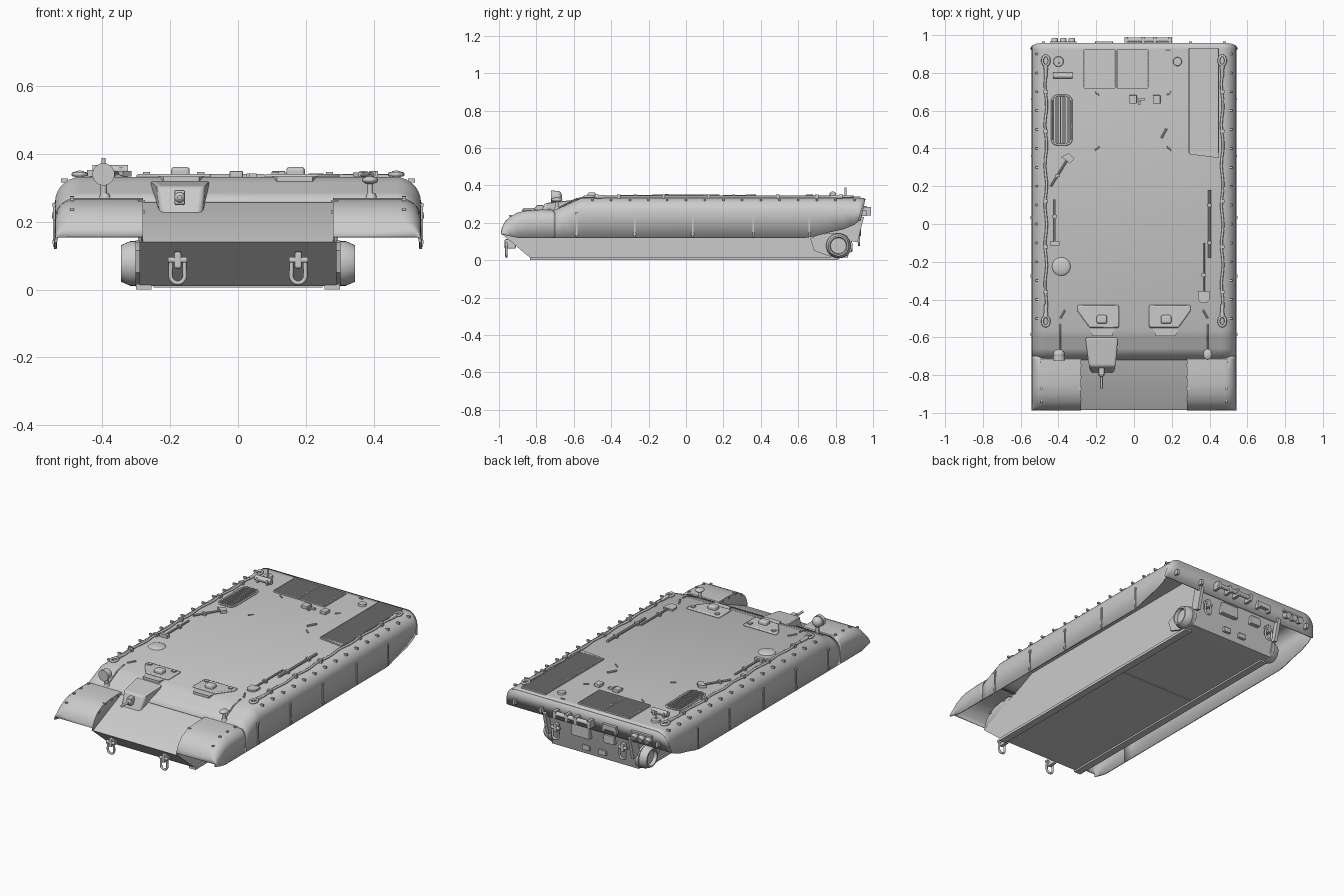
import bpy, bmesh, math
from mathutils import Vector, Matrix

if "Cube" in bpy.data.objects:
    bpy.data.objects.remove(bpy.data.objects["Cube"])

DECK = 0.332


def finish(name, bm, smooth=True, fix=True):
    if fix:
        bmesh.ops.recalc_face_normals(bm, faces=bm.faces[:])
    me = bpy.data.meshes.new(name)
    bm.to_mesh(me)
    bm.free()
    ob = bpy.data.objects.new(name, me)
    bpy.context.collection.objects.link(ob)
    bpy.ops.object.select_all(action='DESELECT')
    ob.select_set(True)
    bpy.context.view_layer.objects.active = ob
    if smooth:
        bpy.ops.object.shade_smooth_by_angle(angle=math.radians(35))
    return ob


def bevel(ob, w, seg=2):
    m = ob.modifiers.new("bevel", 'BEVEL')
    m.width, m.segments = w, seg
    return ob


def boxes(name, items, rot=None):
    """items: (centre x, y, z, size x, y, z)"""
    bm = bmesh.new()
    for x, y, z, a, b, c in items:
        M = Matrix.Translation((x, y, z)) @ (rot or Matrix()) @ Matrix.Diagonal((a, b, c, 1))
        bmesh.ops.create_cube(bm, size=1, matrix=M)
    return finish(name, bm, False)


def rod(name, a, b, r, r2=None, seg=20):
    a, b = Vector(a), Vector(b)
    bm = bmesh.new()
    M = Matrix.Translation((a + b) / 2) @ (b - a).to_track_quat('Z', 'Y').to_matrix().to_4x4()
    bmesh.ops.create_cone(bm, cap_ends=True, segments=seg, radius1=r, radius2=r if r2 is None else r2,
                          depth=(b - a).length, matrix=M)
    return finish(name, bm)


def ball(name, c, r, scale=(1, 1, 1)):
    bm = bmesh.new()
    bmesh.ops.create_uvsphere(bm, u_segments=20, v_segments=12, radius=r,
                              matrix=Matrix.Translation(c) @ Matrix.Diagonal((*scale, 1)))
    return finish(name, bm)


def prism(name, pts, axis, lo, hi):
    """axis x: pts are (y, z); axis z: pts are (x, y)"""
    bm = bmesh.new()
    vs = [bm.verts.new((lo, p, q) if axis == 'x' else (p, q, lo)) for p, q in pts]
    f = bm.faces.new(vs)
    ex = bmesh.ops.extrude_face_region(bm, geom=[f])['geom']
    d = Vector((hi - lo, 0, 0)) if axis == 'x' else Vector((0, 0, hi - lo))
    bmesh.ops.translate(bm, vec=d, verts=[v for v in ex if isinstance(v, bmesh.types.BMVert)])
    return finish(name, bm)


def loft(name, sections, thick):
    """sheet through equal-length sections, mirrored over x and thickened inward"""
    bm = bmesh.new()
    rows = [[bm.verts.new(p) for p in s] for s in sections]
    for r, q in zip(rows, rows[1:]):
        for i in range(len(r) - 1):
            bm.faces.new((r[i], r[i + 1], q[i + 1], q[i]))
    bmesh.ops.remove_doubles(bm, verts=bm.verts[:], dist=1e-5)
    if sum(f.normal.z * f.calc_area() for f in bm.faces if not f.normal_update()) < 0:
        bmesh.ops.reverse_faces(bm, faces=bm.faces[:])
    ob = finish(name, bm, fix=False)
    m = ob.modifiers.new("mirror", 'MIRROR')
    m.use_clip = True
    s = ob.modifiers.new("thickness", 'SOLIDIFY')
    s.thickness, s.offset = thick, -1
    return ob


def tube(name, pts, r, cyclic=False):
    cu = bpy.data.curves.new(name, 'CURVE')
    cu.dimensions, cu.bevel_depth, cu.bevel_resolution, cu.use_fill_caps = '3D', r, 2, True
    sp = cu.splines.new('POLY')
    sp.points.add(len(pts) - 1)
    for p, c in zip(sp.points, pts):
        p.co = (*c, 1)
    sp.use_cyclic_u = cyclic
    ob = bpy.data.objects.new(name, cu)
    bpy.context.collection.objects.link(ob)
    bpy.ops.object.select_all(action='DESELECT')
    ob.select_set(True)
    bpy.context.view_layer.objects.active = ob
    bpy.ops.object.convert(target='MESH')
    bpy.ops.object.shade_smooth_by_angle(angle=math.radians(50))


def corner(y, top, bottom, r, x0, floor=None):
    """half cross-section: inner edge, flat top, rounded shoulder, skirt"""
    pts = [] if floor is None else [(x0, y, floor)]
    pts.append((x0, y, top))
    for i in range(8):
        a = math.pi / 2 * (1 - i / 7)
        pts.append((0.54 - r + r * math.cos(a), y, top - r + r * math.sin(a)))
    return pts + [(0.543, y, bottom)]


# Lower tub with nose, glacis and rear plate
prism("hull_tub", [(-0.83, 0.01), (-0.985, 0.14), (-0.975, 0.146), (-0.56, 0.326), (0.94, 0.326),
                   (0.925, 0.24), (0.865, 0.015), (0.8, 0.01)], 'x', -0.29, 0.29)
boxes("belly_rails", [(s * 0.278, -0.01, 0.008, 0.045, 1.65, 0.016) for s in (-1, 1)])
boxes("belly_seam", [(0, 0.2, 0.009, 0.5, 0.012, 0.006)])

# Deck shell with rounded shoulders and hanging skirts
stations = [(-0.72, .262, .12), (-0.66, .287, .12), (-0.6, .315, .12), (-0.56, DECK, .12), (0.64, DECK, .12),
            (0.69, DECK, .128), (0.75, DECK, .145), (0.84, DECK, .165), (0.9, DECK, .19), (0.925, DECK, .21)]
secs = [corner(y, t, b, 0.075, 0) for y, t, b in stations]
secs.append([(x, 0.925 + (z - 0.21) * 0.25, z) for x, y, z in secs[-1]])
loft("deck_shell", secs, 0.008)
# Rear overhang wall follows the shell outline
end = [(x, y - 0.004, max(z - 0.004, 0.215)) for x, y, z in secs[-1]]
loft("rear_overhang_wall", [end, [(x, 0.925, 0.21) for x, y, z in end]], 0.008)

# Front fenders, hollow underneath
fend = [(-0.988, .155, .142), (-0.983, .178, .14), (-0.967, .208, .135), (-0.94, .234, .128), (-0.9, .255, .12),
        (-0.85, .266, .12), (-0.78, .27, .12), (-0.715, .27, .12)]
fs = [corner(y, t, b, min(0.06, (t - b) * 0.8), 0.28, 0.142) for y, t, b in fend]
fs.append([(x, -0.70, min(z, 0.255)) for x, y, z in fs[-1]])
loft("front_fenders", fs, 0.007)

# Skirt seams, clips and shoulder bolts
for s in (-1, 1):
    boxes("skirt_seams", [(s * 0.543, y, 0.19, 0.007, 0.008, 0.13) for y in (-0.585, -0.275, 0.035, 0.36, 0.66)])
    boxes("skirt_clips", [(s * 0.543, y, z, 0.01, 0.016, 0.012) for y in (-0.585, -0.275, 0.035) for z in (.14, .25)])
    boxes("shoulder_bolts", [(s * 0.512, -0.5 + i * 0.1, 0.322, 0.02, 0.01, 0.012) for i in range(15)])
    boxes("fender_bolts", [(s * 0.285, -0.93 + i * 0.06, 0.23 + min(i, 1) * 0.03, 0.02, 0.01, 0.01) for i in range(4)]
          + [(s * 0.49, -0.94 + i * 0.07, (.237, .266, .27, .272)[i], 0.012, 0.012, 0.008) for i in range(4)])

# Final drives: teardrop housing plus recessed hub
for s in (-1, 1):
    cy, cz = 0.815, 0.077
    arc = [(cy + 0.076 * math.cos(a), cz + 0.068 * math.sin(a))
           for a in [math.radians(-110 + i * 20) for i in range(11)]]
    prism("final_drive_housing", arc + [(cy - 0.1, 0.14), (cy - 0.15, 0.115), (cy - 0.13, 0.05)], 'x', s * 0.28, s * 0.302)
    bm = bmesh.new()
    prof = [(.29, .066), (.318, .066), (.345, .054), (.345, .046), (.325, .042), (.325, 0)]
    vs = [bm.verts.new((s * x, cy, cz + r)) for x, r in prof]
    es = [bm.edges.new(e) for e in zip(vs, vs[1:])]
    bmesh.ops.spin(bm, geom=vs + es, cent=(0, cy, cz), axis=(1, 0, 0), angle=2 * math.pi, steps=32)
    bmesh.ops.remove_doubles(bm, verts=bm.verts[:], dist=1e-4)
    finish("final_drive_hub", bm)


# Towing shackles, front and rear
def shackle(name, x, y, z, d):
    pts = [(x - 0.02, y, z + 0.025)]
    pts += [(x + 0.021 * math.cos(a), y, z - 0.025 + 0.021 * math.sin(a))
            for a in [math.pi + i * math.pi / 8 for i in range(9)]]
    tube(name, pts + [(x + 0.02, y, z + 0.025)], 0.0065)
    rod(name + "_pin", (x - 0.028, y, z + 0.022), (x + 0.028, y, z + 0.022), 0.009)
    bevel(boxes(name + "_lug", [(x, y - d * 0.02, z + 0.022, 0.022, 0.06, 0.05)]), 0.006)


for s in (-1, 1):
    shackle("front_shackle", s * 0.178, -0.96, 0.065, -1)
    shackle("rear_shackle", s * 0.225, 0.925, 0.128, 1)
    boxes("rear_bracket", [(s * 0.285, 0.905, 0.17, 0.02, 0.06, 0.14)], Matrix.Rotation(-0.25, 4, 'X'))

# Rear plate fittings
bevel(boxes("rear_plate_boxes", [(0.06, 0.91, 0.17, 0.12, 0.03, 0.07), (-0.13, 0.91, 0.17, 0.07, 0.03, 0.05),
                                 (0.05, 0.88, 0.06, 0.05, 0.02, 0.03), (-0.06, 0.88, 0.06, 0.05, 0.02, 0.03)]), 0.004)
rod("rear_jack_bar", (-0.05, 0.975, 0.265), (0.2, 0.975, 0.265), 0.013)
boxes("rear_jack_mounts", [(x, 0.965, 0.262, 0.018, 0.05, 0.045) for x in (-0.04, 0.05, 0.11, 0.19)])
boxes("rear_hooks", [(x, 0.95, 0.25, 0.015, 0.03, 0.03) for x in (-0.48, -0.2, -0.12, 0.3, 0.48)])
boxes("rear_rack", [(-0.16, 0.955, 0.265, 0.09, 0.02, 0.03)])
for x in (-0.42, -0.375, -0.33):
    rod("rear_lamp", (x, 0.935, 0.27), (x, 0.98, 0.255), 0.018)
boxes("rear_lamp_bar", [(-0.375, 0.96, 0.285, 0.14, 0.015, 0.01)])


# Engine deck grilles
def grille(name, x0, x1, y0, y1, n):
    w, d = x1 - x0, y1 - y0
    cx, cy = (x0 + x1) / 2, (y0 + y1) / 2
    boxes(name, [(cx, y0 + d * (i + .5) / n, DECK + 0.003, w - 0.008, d / n * 0.55, 0.009) for i in range(n)]
          + [(x, cy, DECK + 0.004, 0.006, d, 0.01) for x in (x0, x1)]
          + [(cx, y, DECK + 0.004, w, 0.006, 0.01) for y in (y0, y1)])


grille("engine_grille_left", -0.265, -0.10, 0.72, 0.92, 20)
grille("engine_grille_right", -0.09, 0.075, 0.72, 0.92, 20)
grille("radiator_grille", 0.292, 0.447, 0.375, 0.93, 48)
prism("radiator_grille_toe", [(0.29, 0.38), (0.45, 0.375), (0.45, 0.352), (0.43, 0.352), (0.29, 0.37)], 'z', .33, .34)
ring = [(-0.3825 + sx * 0.022 + 0.03 * math.cos(a), 0.55 + sy * 0.1 + 0.03 * math.sin(a), DECK + 0.003)
        for q, (sx, sy) in enumerate(((1, 1), (-1, 1), (-1, -1), (1, -1)))
        for a in [math.pi / 2 * (q + i / 5) for i in range(6)]]
tube("oval_grille_rim", ring, 0.005, True)
boxes("oval_grille_slats", [(-0.3825 + (i - 3.5) * 0.0125, 0.55, DECK + 0.003, 0.007,
                             0.255 - (0.02 if i in (0, 7) else 0), 0.012) for i in range(8)])

# Caps, canister, post and small deck fittings
for x, r in ((-0.40, 0.028), (0.23, 0.024)):
    rod("filler_cap", (x, 0.86, 0.33), (x, 0.86, 0.343), r, r * 0.9, 28)
rod("deck_post", (-0.397, 0.853, 0.34), (-0.397, 0.853, 0.388), 0.006)
rod("deck_canister", (-0.43, 0.785, 0.352), (-0.325, 0.785, 0.352), 0.016)
boxes("canister_straps", [(x, 0.785, 0.345, 0.012, 0.036, 0.03) for x in (-0.41, -0.345)])
bevel(boxes("deck_boxes", [(x, 0.66, 0.34, 0.04, 0.045, 0.02) for x in (-0.005, 0.12)]), 0.004)
boxes("deck_latch", [(0.04, 0.66, 0.337, 0.03, 0.015, 0.012), (0.03, 0.64, 0.337, 0.01, 0.02, 0.01)])
for x, y, s in ((-.195, .4, 1), (.185, .4, -1), (-.195, .69, -1), (.185, .69, 1), (-.2, .92, 0), (.18, .92, 0)):
    rod("lifting_eye", (x - .012, y - .01 * s, DECK + .004), (x + .012, y + .01 * s, DECK + .004), 0.004, seg=8)
rod("deck_lever", (0.145, 0.455, 0.338), (0.172, 0.505, 0.338), 0.006, seg=10)
ball("deck_vent_dome", (-0.385, -0.225, 0.33), 0.05, (1, 1, 0.28))

# Tow cables with eyes and clamps
for s in (-1, 1):
    x = s * 0.467
    tube("tow_cable", [(x + 0.005 * math.sin(i * 1.3), -0.48 + 1.31 * i / 30, 0.338) for i in range(31)], 0.007)
    for y, d in ((0.865, 1), (-0.515, -1)):
        tube("cable_eye", [(x + 0.018 * math.cos(a), y + 0.026 * math.sin(a), 0.34)
                           for a in [i * math.pi / 8 for i in range(16)]], 0.007, True)
        rod("cable_socket", (x, y - d * 0.025, 0.34), (x, y - d * 0.09, 0.338), 0.012, 0.008, 12)
    boxes("cable_clamps", [(x, y, 0.338, 0.026, 0.018, 0.024) for y in (-0.36, -0.12, 0.12, 0.49, 0.7)])

# Pioneer tools
rod("axe_handle", (-0.44, 0.20, 0.342), (-0.35, 0.345, 0.342), 0.006, seg=10)
prism("axe_head", [(-0.385, 0.355), (-0.345, 0.375), (-0.315, 0.345), (-0.34, 0.32), (-0.355, 0.335)], 'z', 0.334, 0.35)
rod("hammer_handle", (-0.42, 0.13, 0.342), (-0.42, -0.10, 0.342), 0.006, seg=10)
boxes("hammer_head", [(-0.42, -0.103, 0.343, 0.05, 0.02, 0.02)])
rod("crowbar", (0.40, 0.18, 0.342), (0.40, -0.18, 0.342), 0.008, seg=10)
rod("shovel_handle", (0.37, -0.10, 0.342), (0.37, -0.36, 0.342), 0.006, seg=10)
prism("shovel_blade", [(.34, -.355), (.4, -.355), (.4, -.4), (.385, -.418), (.355, -.418), (.34, -.4)], 'z', .334, .345)
boxes("tool_clamps", [(.4, .1, .34, .026, .014, .02), (.4, -.1, .34, .026, .014, .02), (.37, -.27, .34, .024, .014, .02),
                      (-.42, .04, .34, .024, .014, .02), (-.405, .256, .34, .024, .014, .02)])

# Crew hatches with periscopes
for s in (-1, 1):
    bevel(prism("crew_hatch", [(s * x, y) for x, y in ((.08, -.43), (.30, -.43), (.30, -.46), (.235, -.55), (.08, -.55))],
                'z', 0.328, 0.341), 0.006)
    bevel(boxes("periscope", [(s * 0.17, -0.505, 0.345, 0.055, 0.045, 0.034)]), 0.01, 3)
    boxes("hatch_hinges", [(s * x, -0.455, 0.343, 0.022, 0.022, 0.008) for x in (0.11, 0.27)])
    prism("hatch_step", [(s * .1, -.55), (s * .235, -.55), (s * .22, -.592), (s * .115, -.592)], 'z', 0.30, 0.333)

# Bow gun blister, ball mount and barrel
bm = bmesh.new()
for p in ((.085, -.60, .322), (.258, -.60, .322), (.085, -.60, .29), (.258, -.60, .29), (.098, -.755, .305),
          (.238, -.755, .305), (.105, -.79, .22), (.23, -.79, .22)):
    bm.verts.new((-p[0], p[1], p[2]))
bmesh.ops.convex_hull(bm, input=bm.verts[:])
bevel(finish("bow_gun_blister", bm), 0.012, 3)
bevel(boxes("bow_gun_mantlet", [(-0.172, -0.78, 0.272, 0.032, 0.04, 0.045)]), 0.006)
ball("bow_gun_ball", (-0.172, -0.795, 0.272), 0.016)
rod("bow_gun_barrel", (-0.172, -0.79, 0.272), (-0.172, -0.87, 0.272), 0.007)

# Headlight on the left, marker lamp on the right, with wiring
ball("headlight", (-0.397, -0.69, 0.34), 0.031, (1, 0.9, 1))
rod("headlight_lens", (-0.397, -0.70, 0.34), (-0.397, -0.722, 0.34), 0.033)
rod("headlight_stem", (-0.397, -0.69, 0.262), (-0.397, -0.69, 0.32), 0.01)
rod("marker_lamp_stem", (0.39, -0.69, 0.262), (0.39, -0.69, 0.32), 0.009)
ball("marker_lamp", (0.39, -0.69, 0.323), 0.024, (1, 1.2, 0.5))
for s in (-1, 1):
    rod("lamp_base", (s * 0.393, -0.69, 0.262), (s * 0.393, -0.69, 0.285), 0.02, 0.012)
    tube("lamp_wire", [(s * .39, -.68, .28), (s * .39, -.6, .322), (s * .39, -.55, .336), (s * .39, -.53, .336)], 0.004)
    rod("wire_clip", (s * 0.39, -0.50, 0.337), (s * 0.365, -0.455, 0.337), 0.005, seg=8)
